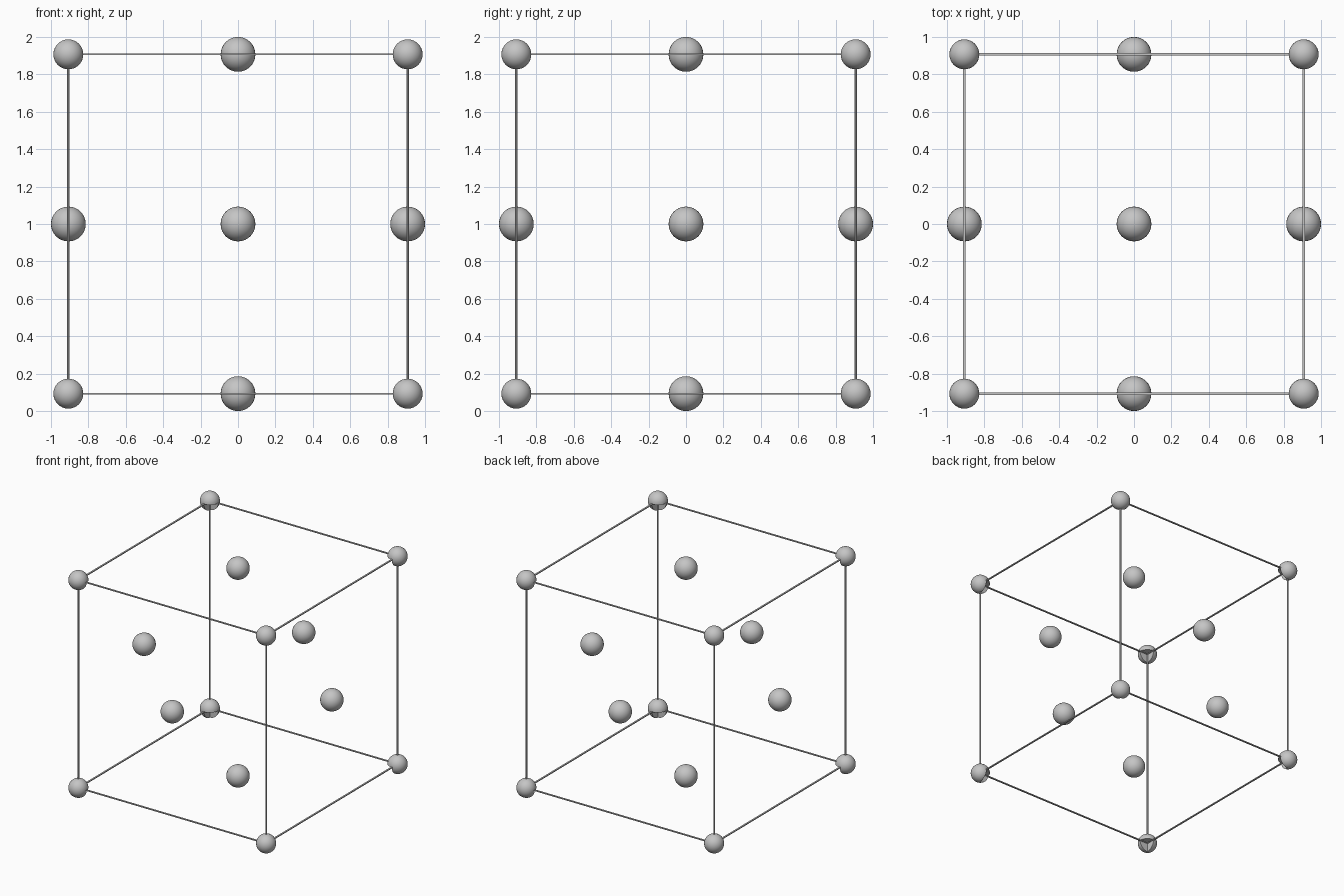
import bpy, bmesh
from mathutils import Matrix, Vector

if "Cube" in bpy.data.objects:
    bpy.data.objects.remove(bpy.data.objects["Cube"], do_unlink=True)

HALF = 0.907          # half the edge length of the cell
MID = Vector((0, 0, 1))
CORNER_R, FACE_R = 0.08, 0.093
ROD_WIDE, ROD_THIN = 0.014, 0.008

grey = bpy.data.materials.new("grey")
grey.use_nodes = True
grey.diffuse_color = (0.56, 0.56, 0.56, 1)
grey.node_tree.nodes["Principled BSDF"].inputs["Base Color"].default_value = grey.diffuse_color


def add_object(name, bm, location):
    bmesh.ops.recalc_face_normals(bm, faces=bm.faces)
    mesh = bpy.data.meshes.new(name)
    bm.to_mesh(mesh)
    bm.free()
    mesh.materials.append(grey)
    obj = bpy.data.objects.new(name, mesh)
    obj.location = location
    bpy.context.collection.objects.link(obj)


def ball(radius):
    bm = bmesh.new()
    bmesh.ops.create_uvsphere(bm, u_segments=32, v_segments=16, radius=radius)
    for face in bm.faces:
        face.smooth = True
    return bm


def notched_ball(radius, sx, sy):
    """Ball with the lower octant towards (sx, sy) cut out and closed by flat walls."""
    bm = ball(radius)
    cut = []
    for face in bm.faces:
        c = face.calc_center_median()
        if c.x * sx > 0 and c.y * sy > 0 and c.z < 0:
            cut.append(face)
    bmesh.ops.delete(bm, geom=cut, context='FACES')
    rim = [e for e in bm.edges if e.is_boundary]
    centre = bm.verts.new((0, 0, 0))
    for edge in rim:
        edge.smooth = False
        bm.faces.new((edge.verts[0], edge.verts[1], centre))
    return bm


def upright_rod(location):
    bm = bmesh.new()
    bmesh.ops.create_cone(bm, cap_ends=True, segments=8, radius1=ROD_WIDE / 2,
                          radius2=ROD_WIDE / 2, depth=2 * HALF)
    add_object("upright_rod", bm, location)


def flat_rod(name, size, location):
    bm = bmesh.new()
    bmesh.ops.create_cube(bm, size=1, matrix=Matrix.Diagonal((*size, 1)))
    add_object(name, bm, location)


# Corner balls, each with its notch towards the upright axis of the cell
for sx in (-1, 1):
    for sy in (-1, 1):
        for sz in (-1, 1):
            spot = MID + Vector((sx, sy, sz)) * HALF
            add_object("corner_ball", notched_ball(CORNER_R, -sx, -sy), spot)

# Balls in the middle of the six sides
for axis in range(3):
    for side in (-1, 1):
        offset = Vector((0, 0, 0))
        offset[axis] = side * HALF
        add_object("face_ball", ball(FACE_R), MID + offset)

# Thin rods along the twelve edges
for a in (-HALF, HALF):
    for b in (-HALF, HALF):
        upright_rod(MID + Vector((a, b, 0)))
        flat_rod("cross_rod", (2 * HALF, ROD_WIDE, ROD_THIN), MID + Vector((0, a, b)))
        flat_rod("side_rod", (ROD_WIDE, 2 * HALF, ROD_THIN), MID + Vector((a, 0, b)))
